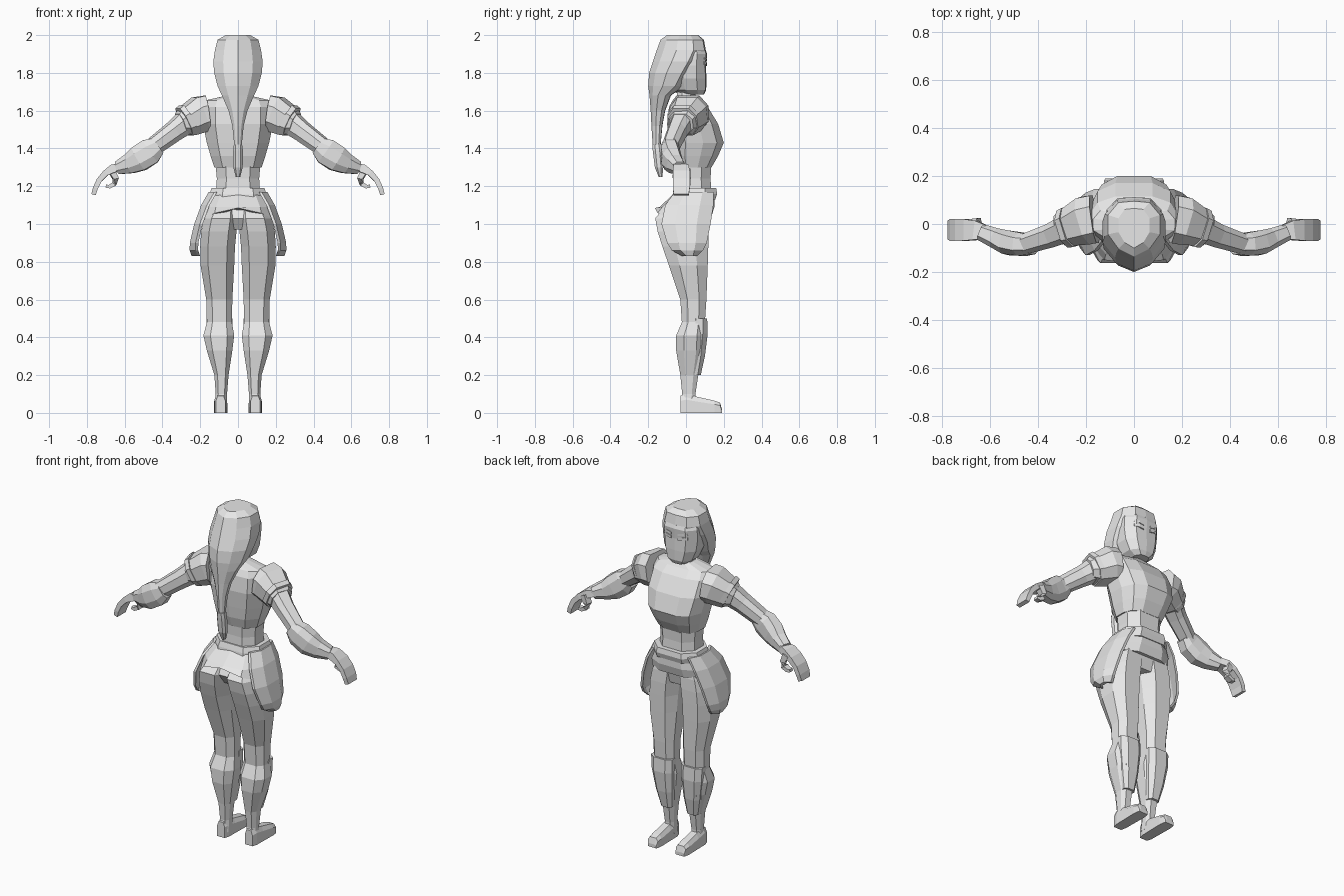
import bpy, bmesh, math
from mathutils import Vector

grey = bpy.data.materials.new("plain grey")
grey.diffuse_color = (0.8, 0.8, 0.8, 1)

# Unit cross-sections in the -1..1 square
OCT = [(1, -.45), (1, .45), (.55, 1), (-.55, 1), (-1, .45), (-1, -.45), (-.55, -1), (.55, -1)]
BOX = [(1, -1), (1, 1), (-1, 1), (-1, -1)]
RIDGE = [(1, -.2), (1, .5), (.6, .95), (0, 1), (-.6, .95), (-1, .5), (-1, -.2), (-.6, -.72), (0, -1), (.6, -.72)]
CHEST = [(1, -.4), (1, .25), (.82, .75), (.42, 1), (-.42, 1), (-.82, .75), (-1, .25),
         (-1, -.4), (-.65, -.9), (0, -1), (.65, -.9)]


def loft(name, rings, mirror=False):
    """Closed skin through equal-length rings of points."""
    bm = bmesh.new()
    rows = [[bm.verts.new(p) for p in ring] for ring in rings]
    n = len(rows[0])
    for a, b in zip(rows, rows[1:]):
        for i in range(n):
            j = (i + 1) % n
            bm.faces.new((a[i], a[j], b[j], b[i]))
    bm.faces.new(rows[0][::-1])
    bm.faces.new(rows[-1])
    bmesh.ops.recalc_face_normals(bm, faces=bm.faces)
    me = bpy.data.meshes.new(name)
    bm.to_mesh(me)
    bm.free()
    me.materials.append(grey)
    ob = bpy.data.objects.new(name, me)
    bpy.context.collection.objects.link(ob)
    if mirror:
        m = ob.modifiers.new("Mirror", 'MIRROR')
        m.use_mirror_merge = False
    return ob


def level(z, x0, x1, y0, y1, shape=OCT):
    """Horizontal ring filling the given rectangle."""
    cx, cy, hx, hy = (x0 + x1) / 2, (y0 + y1) / 2, (x1 - x0) / 2, (y1 - y0) / 2
    return [(cx + u * hx, cy + v * hy, z) for u, v in shape]


def stack(name, rows, shape=OCT):
    """Symmetric body part: rows of z, half width, back, front."""
    return loft(name, [level(z, -w, w, a, b, shape) for z, w, a, b in rows])


def tube(name, rows, shape=OCT):
    """Mirrored limb: rows of x, y, z, half depth, half height."""
    c = [Vector(r[:3]) for r in rows]
    rings = []
    for i, r in enumerate(rows):
        d = c[min(i + 1, len(c) - 1)] - c[max(i - 1, 0)]
        side = Vector((-d.y, d.x, 0)).normalized()
        up = d.cross(side).normalized()
        rings.append([c[i] + side * u * r[3] + up * v * r[4] for u, v in shape])
    return loft(name, rings, True)


# Torso, neck and waist
stack("chest", [(1.30, .125, -.06, .135), (1.36, .145, -.08, .17), (1.43, .165, -.09, .2),
                (1.53, .185, -.10, .17), (1.62, .185, -.09, .115), (1.655, .17, -.07, .075),
                (1.68, .06, -.05, .055)], CHEST)
stack("neck", [(1.62, .055, -.05, .055), (1.74, .042, -.045, .045)])
stack("waist", [(1.15, .118, -.055, .135), (1.24, .112, -.05, .13), (1.33, .12, -.055, .135)])
stack("belt", [(1.13, .15, -.075, .155), (1.16, .15, -.07, .165), (1.19, .14, -.06, .16)])

# Hip skirt with a hem that drops toward the sides
hem = [(x, y, 1.085 - 1.8 * x * x if y < 0 else 1.04) for x, y, _ in level(0, -.19, .19, -.165, .135, CHEST)]
loft("hip_skirt", [hem, level(1.09, -.18, .18, -.14, .15, CHEST), level(1.16, -.14, .14, -.065, .15, CHEST)])
stack("pelvis", [(.97, .06, -.10, .10), (1.03, .16, -.14, .115), (1.1, .15, -.1, .125)])

# Side hip panels: z, outer x, back, front
panel = []
for z, x, a, b in [(1.17, .155, -.06, .145), (1.10, .195, -.11, .145), (1.0, .232, -.13, .13),
                   (.9, .255, -.10, .11), (.86, .256, -.075, .09), (.83, .245, -.02, .06)]:
    p, q = a + .28 * (b - a), b - .28 * (b - a)
    panel.append([(x - .03, a, z), (x, p, z), (x, q, z), (x - .03, b, z),
                  (x - .045, b, z), (x - .02, q, z), (x - .02, p, z), (x - .045, a, z)])
loft("hip_panel", panel, True)

# Legs: z, inner x, outer x, back, front
loft("leg", [level(*r) for r in [
    (1.08, .005, .15, -.12, .11), (1.03, 0, .18, -.163, .118), (.96, .008, .195, -.15, .12),
    (.88, .016, .2, -.125, .118), (.78, .02, .198, -.09, .115), (.6, .03, .168, -.03, .108),
    (.48, .032, .165, -.022, .1), (.41, .02, .183, -.052, .1), (.33, .03, .165, -.052, .095),
    (.2, .05, .125, -.03, .065), (.1, .058, .118, -.02, .05), (.03, .058, .122, -.03, .05)]], True)
loft("shin_guard", [level(*r) for r in [
    (.2, .05, .122, .02, .078), (.3, .038, .145, .02, .1), (.42, .03, .165, .02, .115),
    (.5, .03, .168, .03, .112)]], True)

# Feet, lofted from heel to toe: y, half width, top
loft("foot", [[(.092 + s * w, y, z) for s, z in ((1, 0), (1, t * .7), (.6, t), (-.6, t), (-1, t * .7), (-1, 0))]
              for y, w, t in [(-.03, .025, .09), (0, .033, .1), (.06, .034, .085), (.15, .036, .065),
                              (.18, .032, .055), (.19, .028, .02)]], True)

# Arms
tube("shoulder_pad", [(.165, .02, 1.585, .1, .095), (.2, .015, 1.58, .1, .095), (.265, -.01, 1.545, .08, .08),
                      (.305, -.025, 1.53, .065, .055)])
tube("shoulder_rim", [(.262, -.01, 1.552, .085, .085), (.285, -.017, 1.54, .08, .08)])
tube("upper_arm", [(.25, -.005, 1.56, .06, .065), (.34, -.045, 1.49, .05, .052), (.46, -.085, 1.4, .042, .045)])
tube("gauntlet", [(.425, -.083, 1.415, .043, .048), (.465, -.085, 1.385, .048, .07), (.525, -.078, 1.345, .05, .068),
                  (.575, -.06, 1.318, .042, .052), (.635, -.035, 1.297, .035, .034)])
tube("hand", [(.62, -.035, 1.303, .03, .02), (.66, -.027, 1.293, .04, .022), (.70, -.025, 1.27, .045, .016),
              (.735, -.025, 1.232, .045, .014), (.755, -.025, 1.19, .045, .013), (.765, -.025, 1.155, .04, .012)], BOX)
tube("thumb", [(.67, .002, 1.285, .02, .018), (.648, .004, 1.24, .019, .014), (.655, .005, 1.212, .018, .012),
               (.68, .005, 1.198, .016, .01), (.7, .005, 1.2, .014, .008)], BOX)

# Head and hair
stack("face", [(1.685, .045, -.03, .095), (1.71, .08, -.08, .107), (1.77, .105, -.10, .108), (1.84, .115, -.10, .106),
               (1.9, .115, -.1, .112), (1.96, .095, -.08, .09)], RIDGE)
stack("hair", [(2.0, .065, -.10, .065), (1.975, .108, -.135, .095), (1.92, .122, -.155, .105),
               (1.86, .131, -.175, .075), (1.80, .126, -.195, .035), (1.73, .108, -.2, -.01), (1.68, .085, -.193, -.08),
               (1.6, .05, -.187, -.11), (1.52, .03, -.183, -.125), (1.41, .019, -.176, -.135)], RIDGE)
stack("ponytail_end", [(1.42, .022, -.178, -.13), (1.39, .026, -.176, -.126), (1.30, .025, -.165, -.12),
                       (1.25, .012, -.145, -.125)])

# Eyes and brows as thin plates
for name, z, h in (("eye", 1.848, .008), ("brow", 1.872, .006)):
    loft(name, [[(x, y, z + s * h + k) for y, s in ((yc - .004, -1), (yc + .004, -1), (yc + .004, 1), (yc - .004, 1))]
                for x, yc, k in ((.022, .107, -.004), (.05, .105, .002), (.078, .094, .004))], True)
